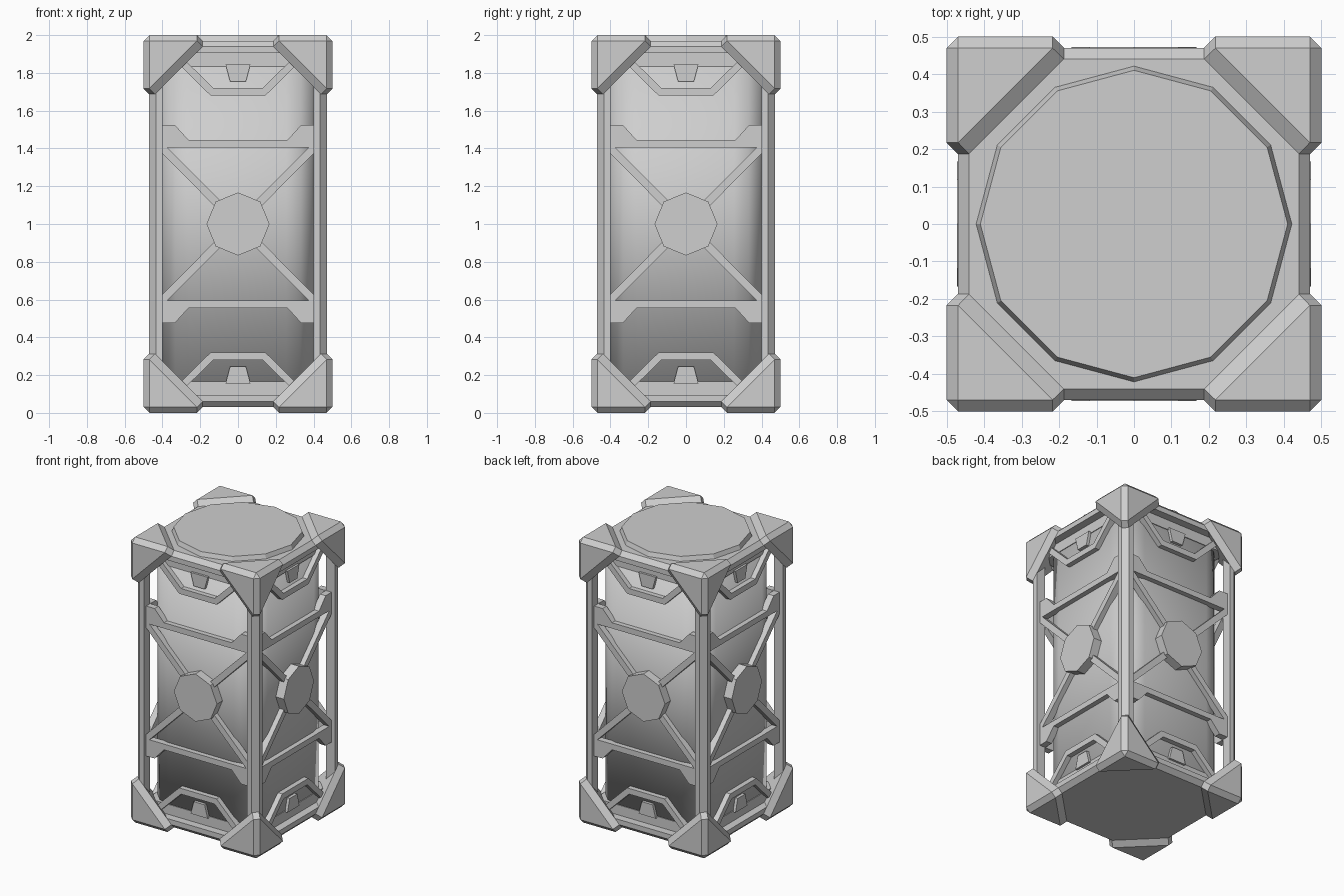
import bpy, bmesh, math
from itertools import permutations, product
from mathutils import Matrix, Vector

cube = bpy.data.objects.get("Cube")
if cube:
    bpy.data.objects.remove(cube, do_unlink=True)

grey = bpy.data.materials.new("plain grey metal")
grey.use_nodes = True
colour = (0.62, 0.62, 0.62, 1)
grey.diffuse_color = colour
grey.node_tree.nodes["Principled BSDF"].inputs["Base Color"].default_value = colour


def finish(name, bm):
    bmesh.ops.recalc_face_normals(bm, faces=bm.faces)
    mesh = bpy.data.meshes.new(name)
    bm.to_mesh(mesh)
    bm.free()
    mesh.materials.append(grey)
    obj = bpy.data.objects.new(name, mesh)
    bpy.context.collection.objects.link(obj)
    return obj


def prism(bm, outline, near, far, turn):
    """Extrude an (x, z) outline inward from the front, turned to one side."""
    spin = Matrix.Rotation(turn * math.pi / 2, 3, "Z")
    rings = [[bm.verts.new(spin @ Vector((x, -d, z))) for x, z in outline]
             for d in (near, far)]
    bm.faces.new(rings[0])
    bm.faces.new(rings[1][::-1])
    n = len(outline)
    for i in range(n):
        j = (i + 1) % n
        bm.faces.new((rings[0][i], rings[1][i], rings[1][j], rings[0][j]))


def on_sides(name, half, near, far):
    """Complete a half outline by x symmetry, then repeat on sides and ends."""
    outline = half + [(-x, z) for x, z in reversed(half)]
    bm = bmesh.new()
    for turn in range(4):
        for flip in (False, True):
            pts = [(x, 2 - z if flip else z) for x, z in outline]
            prism(bm, pts, near, far, turn)
    return finish(name, bm)


def hull(name, points):
    bm = bmesh.new()
    for p in points:
        bm.verts.new(p)
    bmesh.ops.convex_hull(bm, input=bm.verts)
    bmesh.ops.dissolve_limit(bm, angle_limit=0.01, verts=bm.verts, edges=bm.edges)
    return finish(name, bm)


# Rounded square tank, softly shaded over its whole height
flat, radius = 0.255, 0.155
corner = [(flat + radius * math.cos(t * math.pi / 6),
           flat + radius * math.sin(t * math.pi / 6)) for t in range(4)]
tank = hull("tank", [(a * x, b * y, z) for a, b in product((-1, 1), repeat=2)
                     for x, y in corner for z in (.1, 1.9)])
for face in tank.data.polygons:
    face.use_smooth = True

# Raised twelve-sided lid
bm = bmesh.new()
bmesh.ops.create_cone(bm, cap_ends=True, segments=12, radius1=.423, radius2=.41,
                      depth=.035, matrix=Matrix.Translation((0, 0, 1.9825)))
finish("lid", bm)

# Chamfered end slabs with recessed collars
for label, flip in (("base", False), ("top", True)):
    def level(z):
        return 2 - z if flip else z
    signs = list(product((-1, 1), repeat=2))
    rim = []
    for a, b in signs:
        for x, y, z in ((.44, .44, .03), (.47, .44, .06), (.44, .47, .06),
                        (.47, .44, .095), (.44, .47, .095)):
            rim.append((a * x, b * y, level(z)))
    hull(label + "_slab", rim)
    hull(label + "_collar", [(a * .415, b * .415, level(z))
                             for a, b in signs for z in (.08, .165)])

# Corner posts with a chamfered outer edge
section = [(.40, .40), (.47, .40), (.47, .435), (.435, .47), (.40, .47)]
for a, b in product((-1, 1), repeat=2):
    side = ("front" if b < 0 else "back") + ("_left" if a > 0 else "_right")
    hull(side + "_post", [(a * x, b * y, z) for x, y in section for z in (.06, 1.94)])
    # Bevelled corner guards
    shape = {p for t in ((.217, .469, .5), (.469, .469, .5), (.187, .44, .47))
             for p in permutations(t)}
    for label, c in (("lower", -1), ("upper", 1)):
        hull(f"{side}_{label}_corner_guard",
             [(a * x, b * y, 1 + c * (z + .5)) for x, y, z in shape])

# Sloped arches and small tabs near both ends
on_sides("end_arches", [(.145, 1.68), (.405, 1.935), (.35, 1.935), (.13, 1.72)],
         .445, .40)
on_sides("end_tabs", [(.042, 1.755), (.066, 1.845)], .43, .40)

# Cross rails with widened ends
on_sides("cross_rails", [(.402, 1.405), (.402, 1.525), (.335, 1.525), (.262, 1.445)],
         .445, .40)

# Diagonal braces running from the hub plates to the rails
bm = bmesh.new()
for turn, a, c in product(range(4), (-1, 1), (-1, 1)):
    bar = [(.085, .115), (.375, .405), (.402, .405), (.402, .375), (.115, .085)]
    prism(bm, [(a * x, 1 + c * z) for x, z in bar], .445, .40, turn)
finish("diagonal_braces", bm)

# Octagonal hub plates
octagon = [(.167 * math.sin(i * math.pi / 4), 1 + .167 * math.cos(i * math.pi / 4))
           for i in range(8)]
bm = bmesh.new()
for turn in range(4):
    prism(bm, octagon, .472, .40, turn)
finish("hub_plates", bm)
